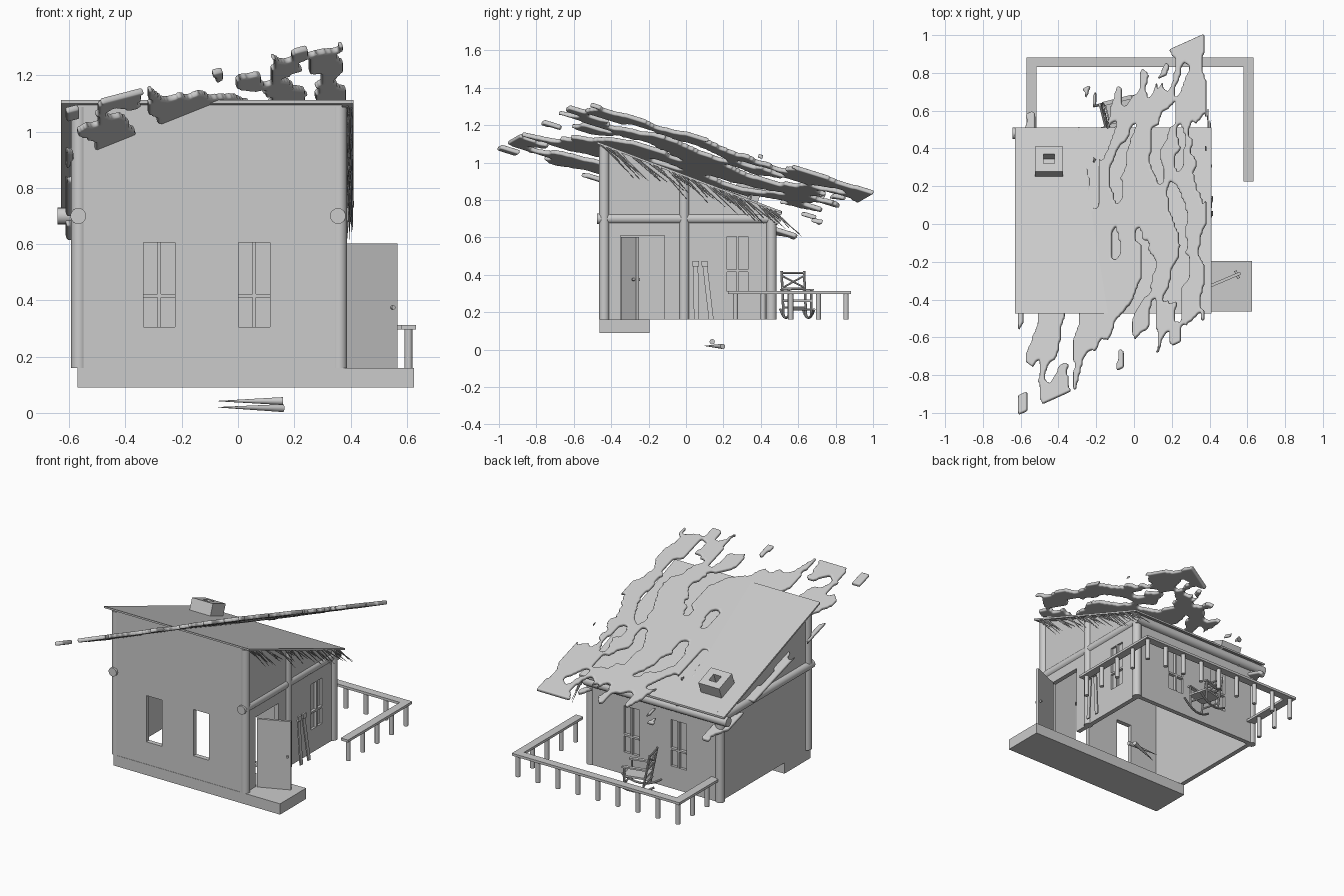
import bpy, bmesh, math, random
from mathutils import Vector, Matrix, noise

if "Cube" in bpy.data.objects:
    bpy.data.objects.remove(bpy.data.objects["Cube"])

random.seed(4)


def finish(name, bm, smooth=False):
    bmesh.ops.recalc_face_normals(bm, faces=bm.faces)
    me = bpy.data.meshes.new(name)
    bm.to_mesh(me)
    bm.free()
    ob = bpy.data.objects.new(name, me)
    bpy.context.collection.objects.link(ob)
    if smooth:
        bpy.ops.object.select_all(action='DESELECT')
        ob.select_set(True)
        bpy.context.view_layer.objects.active = ob
        bpy.ops.object.shade_smooth_by_angle(angle=math.radians(40))
    return ob


def box(name, lo, hi, mat=None):
    lo, hi = Vector(lo), Vector(hi)
    bm = bmesh.new()
    bmesh.ops.create_cube(bm, size=1)
    for v in bm.verts:
        v.co = (lo + hi) / 2 + v.co * (hi - lo)
        if mat:
            v.co = mat @ v.co
    return finish(name, bm)


def rod(name, p, q, r1, r2=None, n=16, mat=None):
    p, q = Vector(p), Vector(q)
    if mat:
        p, q = mat @ p, mat @ q
    d = q - p
    bm = bmesh.new()
    bmesh.ops.create_cone(bm, cap_ends=True, segments=n, radius1=r1,
                          radius2=r1 if r2 is None else r2, depth=d.length)
    rot = d.to_track_quat('Z', 'Y').to_matrix().to_4x4()
    bm.transform(Matrix.Translation((p + q) / 2) @ rot)
    return finish(name, bm, True)


def prism(name, profile, x0, x1):
    bm = bmesh.new()
    f = bm.faces.new([bm.verts.new((x0, y, z)) for y, z in profile])
    g = bmesh.ops.extrude_face_region(bm, geom=[f])['geom']
    bmesh.ops.translate(bm, vec=(x1 - x0, 0, 0),
                        verts=[v for v in g if isinstance(v, bmesh.types.BMVert)])
    return finish(name, bm)


def cut(ob, cutter):
    m = ob.modifiers.new('cut', 'BOOLEAN')
    m.operation, m.solver, m.object = 'DIFFERENCE', 'EXACT', cutter
    bpy.context.view_layer.objects.active = ob
    bpy.ops.object.modifier_apply(modifier=m.name)
    bpy.data.objects.remove(cutter)


def roof_z(y):
    return 1.11 - 0.377 * (y + 0.47)


# Walls: hollow shell with sloping top, windows and doorway cut out
Y0, Y1, X0, X1 = -0.46, 0.475, -0.57, 0.37
walls = prism('walls', [(Y0, .16), (Y1, .16), (Y1, roof_z(Y1) - .008),
                        (Y0, roof_z(Y0) - .008)], X0, X1)
T = 0.03
cut(walls, box('cutter', (X0 + T, Y0 + T, 0), (X1 - T, Y1 - T, 2)))
WINDOWS_X = (-0.28, 0.058)
for x in WINDOWS_X:
    cut(walls, box('cutter', (x - .056, -.7, .305), (x + .056, .7, .605)))
cut(walls, box('cutter', (.2, .22, .31), (.5, .332, .605)))
cut(walls, box('cutter', (.2, -.35, .1), (.5, -.115, .61)))

# Glazed windows in the back and right walls
for x in WINDOWS_X:
    box('back_pane', (x - .056, .452, .305), (x + .056, .458, .605))
    box('back_mullion', (x - .006, .445, .305), (x + .006, .478, .605))
    box('back_crossbar', (x - .056, .445, .41), (x + .056, .478, .422))
box('side_pane', (.35, .22, .31), (.356, .332, .605))
box('side_mullion', (.343, .27, .31), (.373, .282, .605))
box('side_crossbar', (.343, .22, .415), (.373, .332, .427))

# Roof slab, chimney and front step
prism('roof', [(-.475, roof_z(-.475)), (.51, roof_z(.51)),
               (.51, roof_z(.51) - .012), (-.475, roof_z(-.475) - .012)], -.63, .41)
tilt = (Matrix.Translation((-.45, .318, roof_z(.318)))
        @ Matrix.Rotation(-math.atan(.377), 4, 'X'))
chimney = box('chimney', (-.075, -.07, -.02), (.075, .07, .075), tilt)
cut(chimney, box('cutter', (-.028, -.027, 0), (.028, .027, .2), tilt))
box('step', (X0, -.462, .09), (.625, -.195, .16))

# Log posts and beams
for x, y in ((-.565, -.437), (-.565, .457), (.36, -.437), (.36, .457), (.36, -.01)):
    rod('post', (x, y, .16), (x, y, roof_z(y) - .01), .028)
for x in (-.568, .355):
    rod('side_beam', (x, -.475, .7), (x, .49, .7), .028)
rod('back_beam', (-.642, .48, .7), (.385, .48, .7), .03)

# Open door with knob
dm = Matrix.Translation((.375, -.34, 0)) @ Matrix.Rotation(math.radians(23), 4, 'Z')
box('door', (0, -.008, .16), (.205, .008, .602), dm)
rod('door_knob', (.185, -.022, .375), (.185, .022, .375), .007, mat=dm)

# Pair of skis leaning on the right wall
for y0, y1 in ((.055, .052), (.135, .1)):
    sk = Matrix(((1, 0, -.06, .415), (0, 1, (y1 - y0) / .3, y0), (0, 0, 1, .16), (0, 0, 0, 1)))
    box('ski', (-.004, -.013, 0), (.004, .013, .29), sk)
    box('ski_tip', (.002, -.017, .285), (.014, .017, .315), sk)

# Two loose cones beneath the floor
rod('cone_upper', (.16, .14, .042), (-.07, .14, .042), .014, .001)
rod('cone_lower', (.16, .197, .017), (-.07, .1, .02), .014, .001)

# Porch railing
box('rail_back', (-.57, .83, .297), (.632, .882, .313))
box('rail_left', (-.57, .475, .297), (-.515, .83, .313))
box('rail_right', (.58, .225, .297), (.632, .83, .313))
balusters = [(-.542 + 1.148 * i / 8, .856) for i in range(9)]
balusters += [(.606, y) for y in (.265, .412, .56, .708)]
balusters += [(-.542, y) for y in (.56, .708)]
for x, y in balusters:
    rod('baluster', (x, y, .16), (x, y, .3), .014, n=12)

# Rocking chair facing +x
cm = Matrix.Translation((-.07, .595, .165)) @ Matrix.Rotation(math.radians(14), 4, 'Z')
for s in (-.062, .062):
    arc = [(.125 * t, s, .045 * t * t + .005) for t in (-1, -.67, -.33, 0, .33, .67, 1)]
    for a, b in zip(arc, arc[1:]):
        rod('rocker', a, b, .007, n=8, mat=cm)
    rod('chair_back_post', (-.055, s, .015), (-.1, s, .255), .007, n=8, mat=cm)
    rod('chair_front_leg', (.06, s, .015), (.06, s, .15), .007, n=8, mat=cm)
    box('armrest', (-.085, s - .011, .15), (.075, s + .011, .16), cm)
    rod('chair_cross', (-.08, s, .165), (-.095, -s, .23), .005, n=8, mat=cm)
for x, z in ((-.098, .245), (-.085, .16), (-.07, .06), (.06, .05)):
    rod('chair_rail', (x, -.062, z), (x, .062, z), .006, n=8, mat=cm)
box('chair_seat', (-.07, -.065, .09), (.07, .065, .102), cm)

# Straw spikes hanging from the right eave
for c in (-.44, -.36, -.27, -.17, -.06, .04, .14, .24, .34, .42):
    for k in range(4):
        y = c + random.uniform(-.03, .05)
        L = random.uniform(.12, .24)
        a = math.radians(random.uniform(36, 50))
        x = random.uniform(.385, .405)
        p = Vector((x, y, roof_z(y) - .01))
        rod('straw', p, p + Vector((random.uniform(-.01, .01), L * math.cos(a), -L * math.sin(a))),
            .005, .001, 6)

# Ragged thatch: a tilted sheet broken into streaks by stretched noise
NX, NY = 96, 130
bm = bmesh.new()
grid = {}


def vert(i, j):
    if (i, j) not in grid:
        x = -.115 + 1.0 * (i / NX - .5)
        y = 1.58 * (j / NY - .5) + .45 * (x + .115)
        z = 1.335 + .4 * (x - .38) - .312 * (y + .57)
        grid[i, j] = bm.verts.new((x, y, z))
    return grid[i, j]


for i in range(NX):
    for j in range(NY):
        u, v = (i + .5) / NX * 2 - 1, (j + .5) / NY * 2 - 1
        n = noise.noise(Vector((u * 6.5 + .6 * math.sin(v * 5), v * 3.6, 2.7)))
        n += .35 * noise.noise(Vector((u * 13, v * 8, 9.1)))
        edge = max(abs(u) ** 6 * .6, abs(v) ** 3)
        corner = u * v > 0 and .9 < abs(u) < .98 and abs(v) > .86
        if corner or n > -.13 + .27 * edge:
            bm.faces.new([vert(i, j), vert(i + 1, j), vert(i + 1, j + 1), vert(i, j + 1)])
thatch = finish('thatch', bm, True)
m = thatch.modifiers.new('round', 'SMOOTH')
m.factor, m.iterations = .5, 4
m = thatch.modifiers.new('thick', 'SOLIDIFY')
m.thickness, m.offset = .024, 0
m = thatch.modifiers.new('soft', 'SUBSURF')
m.levels = m.render_levels = 1
